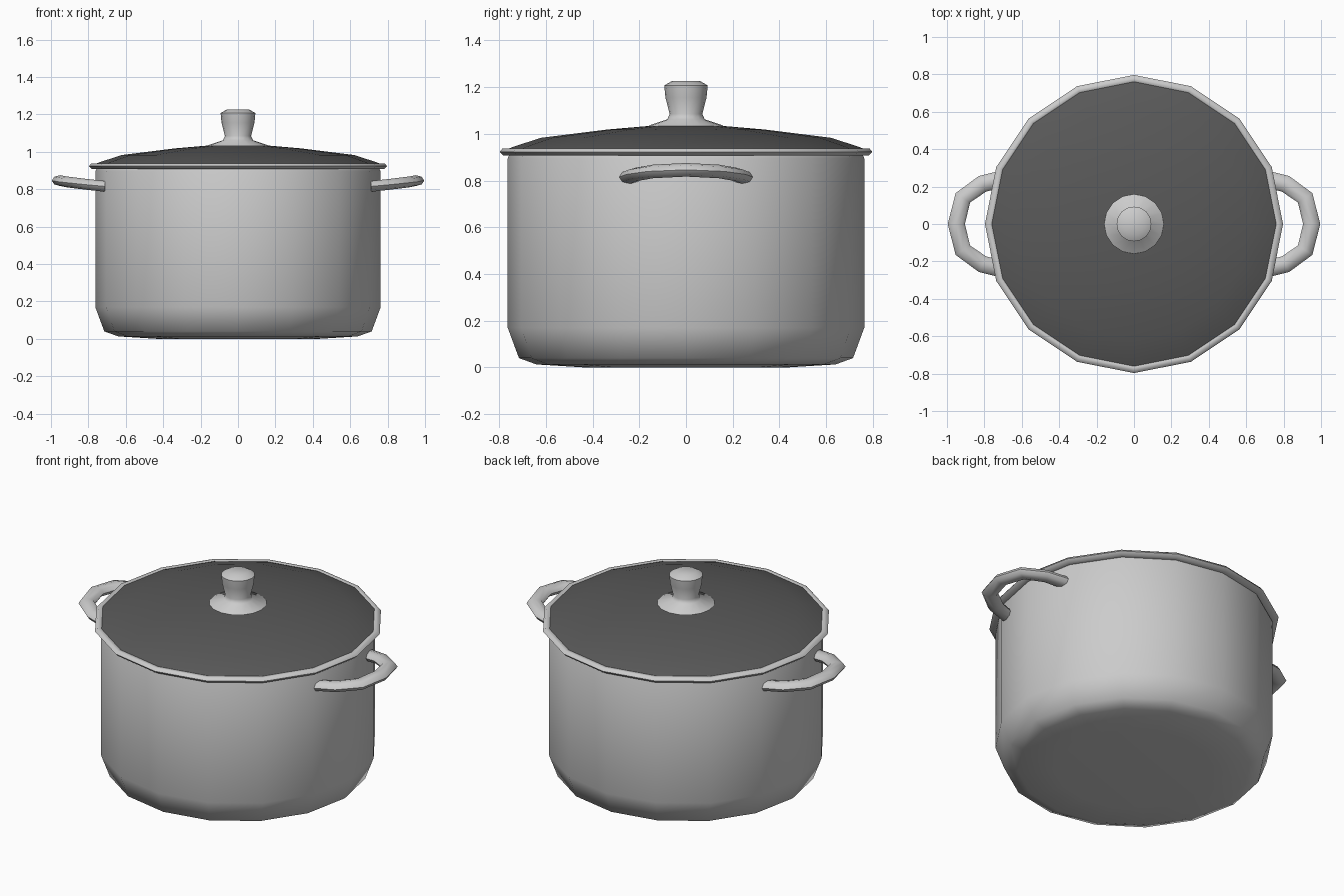
import bpy, bmesh, math
from mathutils import Vector

if "Cube" in bpy.data.objects:
    bpy.data.objects.remove(bpy.data.objects["Cube"])


def finish(name, bm, angle=60, mat=None):
    bmesh.ops.recalc_face_normals(bm, faces=bm.faces)
    mesh = bpy.data.meshes.new(name)
    bm.to_mesh(mesh)
    bm.free()
    ob = bpy.data.objects.new(name, mesh)
    bpy.context.collection.objects.link(ob)
    if mat:
        mesh.materials.append(mat)
    bpy.ops.object.select_all(action='DESELECT')
    ob.select_set(True)
    bpy.context.view_layer.objects.active = ob
    bpy.ops.object.shade_smooth_by_angle(angle=math.radians(angle))
    return ob


def skin(bm, rings, closed=False):
    """Bridge successive vertex rings with quads."""
    n = len(rings[0])
    pairs = list(zip(rings, rings[1:]))
    if closed:
        pairs.append((rings[-1], rings[0]))
    for a, b in pairs:
        for i in range(n):
            j = (i + 1) % n
            bm.faces.new((a[i], a[j], b[j], b[i]))


def lathe(name, profile, sides=16, closed=False, caps=(), angle=60, mat=None):
    """Revolve (radius, z) points around z; caps lists ring indices to fill."""
    bm = bmesh.new()
    rings = []
    for r, z in profile:
        rings.append([bm.verts.new((r * math.cos(2 * math.pi * i / sides),
                                    r * math.sin(2 * math.pi * i / sides), z))
                      for i in range(sides)])
    skin(bm, rings, closed)
    for c in caps:
        bm.faces.new(rings[c])
    return finish(name, bm, angle, mat)


def handle(name, side):
    """Sweep a flattened oval along a half loop that rises outward."""
    half = [(0.71, 0.24, 0.815), (0.81, 0.215, 0.826), (0.915, 0.14, 0.839)]
    path = [Vector((x, -y, z)) for x, y, z in half]
    path.append(Vector((0.95, 0, 0.846)))
    path += [Vector(p) for p in reversed(half)]
    bm = bmesh.new()
    rings = []
    for k, p in enumerate(path):
        t = path[min(k + 1, len(path) - 1)] - path[max(k - 1, 0)]
        across = Vector((t.y, -t.x, 0)).normalized()
        if k in (0, len(path) - 1):      # ends cut flush with the wall
            across = Vector((0, -1 if k == 0 else 1, 0))
        ring = []
        for i in range(8):
            a = 2 * math.pi * i / 8
            v = p + across * 0.046 * math.cos(a) + Vector((0, 0, 0.029 * math.sin(a)))
            ring.append(bm.verts.new((v.x * side, v.y, v.z)))
        rings.append(ring)
    skin(bm, rings)
    bm.faces.new(rings[0])
    bm.faces.new(rings[-1])
    return finish(name, bm)


dark = bpy.data.materials.new("dark_lid")
dark.diffuse_color = (0.1, 0.1, 0.1, 1)
dark.use_nodes = True
dark.node_tree.nodes["Principled BSDF"].inputs["Base Color"].default_value = dark.diffuse_color

# Pot body with rounded base
lathe("pot_body", [(0.43, 0), (0.64, 0.013), (0.715, 0.04), (0.763, 0.17),
                   (0.763, 0.895), (0.755, 0.912)], caps=(0,))

# Rolled rim
lathe("pot_rim", [(0.752, 0.907), (0.782, 0.907), (0.797, 0.923),
                  (0.785, 0.938), (0.762, 0.938), (0.75, 0.923)], closed=True)

# Domed lid
lathe("lid", [(0.765, 0.934), (0.735, 0.946), (0.62, 0.983), (0.34, 1.018),
              (0.155, 1.034)], caps=(-1,), mat=dark)

# Knob with flared foot
lathe("lid_knob", [(0.16, 1.032), (0.155, 1.037), (0.08, 1.062), (0.07, 1.085),
                   (0.088, 1.155), (0.093, 1.207), (0.058, 1.227)],
      caps=(0, -1))

# Side handles
handle("right_handle", 1)
handle("left_handle", -1)
